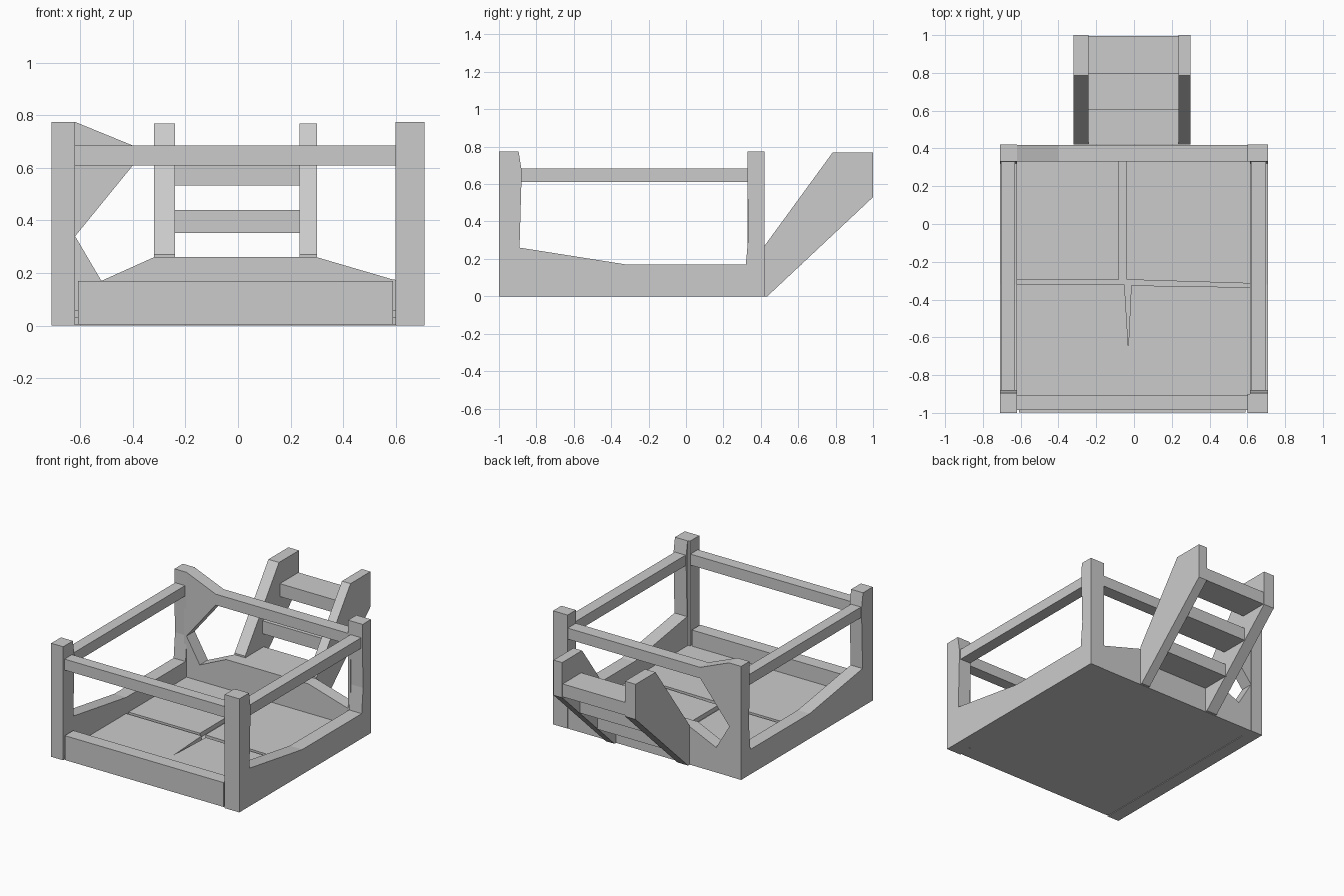
import bpy, bmesh

if "Cube" in bpy.data.objects:
    bpy.data.objects.remove(bpy.data.objects["Cube"])


def prism(name, pts, axis, lo, hi):
    """Extrude a flat outline along an axis; pts are (y,z), (x,z) or (x,y)."""
    place = {'x': lambda a, b, d: (d, a, b),
             'y': lambda a, b, d: (a, d, b),
             'z': lambda a, b, d: (a, b, d)}[axis]
    bm = bmesh.new()
    base = bm.faces.new([bm.verts.new(place(a, b, lo)) for a, b in pts])
    new = bmesh.ops.extrude_face_region(bm, geom=[base])['geom']
    shift = place(0, 0, hi - lo)
    bmesh.ops.translate(bm, vec=shift,
                        verts=[v for v in new if isinstance(v, bmesh.types.BMVert)])
    bmesh.ops.recalc_face_normals(bm, faces=bm.faces)
    me = bpy.data.meshes.new(name)
    bm.to_mesh(me)
    bm.free()
    ob = bpy.data.objects.new(name, me)
    bpy.context.collection.objects.link(ob)
    return ob


def box(name, x0, x1, y0, y1, z0, z1):
    return prism(name, [(x0, y0), (x1, y0), (x1, y1), (x0, y1)], 'z', z0, z1)


# Floor: base slab with raised panels separated by grooves
box("floor_base", -.62, .62, -.985, .36, .004, .03)
prism("front_floor_panel", [(-.62, -.93), (.62, -.93), (.62, -.335), (-.015, -.325),
                            (-.03, -.65), (-.05, -.32), (-.62, -.32)], 'z', .004, .06)
box("back_left_floor_panel", -.62, -.08, -.295, .34, .004, .06)
prism("back_right_floor_panel", [(-.04, -.295), (.62, -.315), (.62, .34), (-.04, .34)],
      'z', .004, .06)

# Side frames: low wall sweeping up to the front post, plus top rail
wall = [(-1, 0), (.42, 0), (.42, .775), (.33, .775), (.328, .60), (.335, .34), (.32, .17),
        (-.32, .17), (-.89, .26), (-.88, .61), (-.88, .68), (-.895, .775), (-1, .775)]
for side, lo, hi in (("left", -.71, -.62), ("right", .615, .71)):
    prism(side + "_wall_and_posts", wall, 'x', lo, hi)
    box(side + "_rail", lo + .005, hi - .01, -.89, .335, .61, .682)

# Front wall and rail
box("front_wall", -.61, .59, -.997, -.905, .004, .17)
box("front_rail", -.625, .62, -.985, -.905, .61, .685)
box("front_right_post_cheek", .60, .62, -1, -.9, 0, .775)

# Back wall with the entry sill, and the rail with its brace at the left post
prism("back_wall", [(-.64, 0), (.64, 0), (.64, .17), (.59, .175), (.30, .26), (-.32, .26),
                    (-.52, .17), (-.62, .34), (-.64, .34)], 'y', .33, .418)
prism("back_rail", [(-.64, .34), (-.62, .34), (-.40, .61), (.62, .61), (.62, .685),
                    (-.40, .685), (-.62, .775), (-.64, .775)], 'y', .33, .418)
box("back_right_post_cheek", .60, .62, .33, .42, 0, .775)

# Stairs: two stringers with three treads
stringer = [(.42, 0), (.435, 0), (1, .53), (1, .77), (.785, .77), (.42, .27)]
for side, lo, hi in (("left", -.32, -.24), ("right", .235, .30)):
    prism(side + "_stringer", stringer, 'x', lo, hi)
for i in range(3):
    y, z = .42 + .187 * i, .17 + .182 * i
    box(f"stair_tread_{i + 1}", -.245, .24, y, y + .2, z, z + .088)
